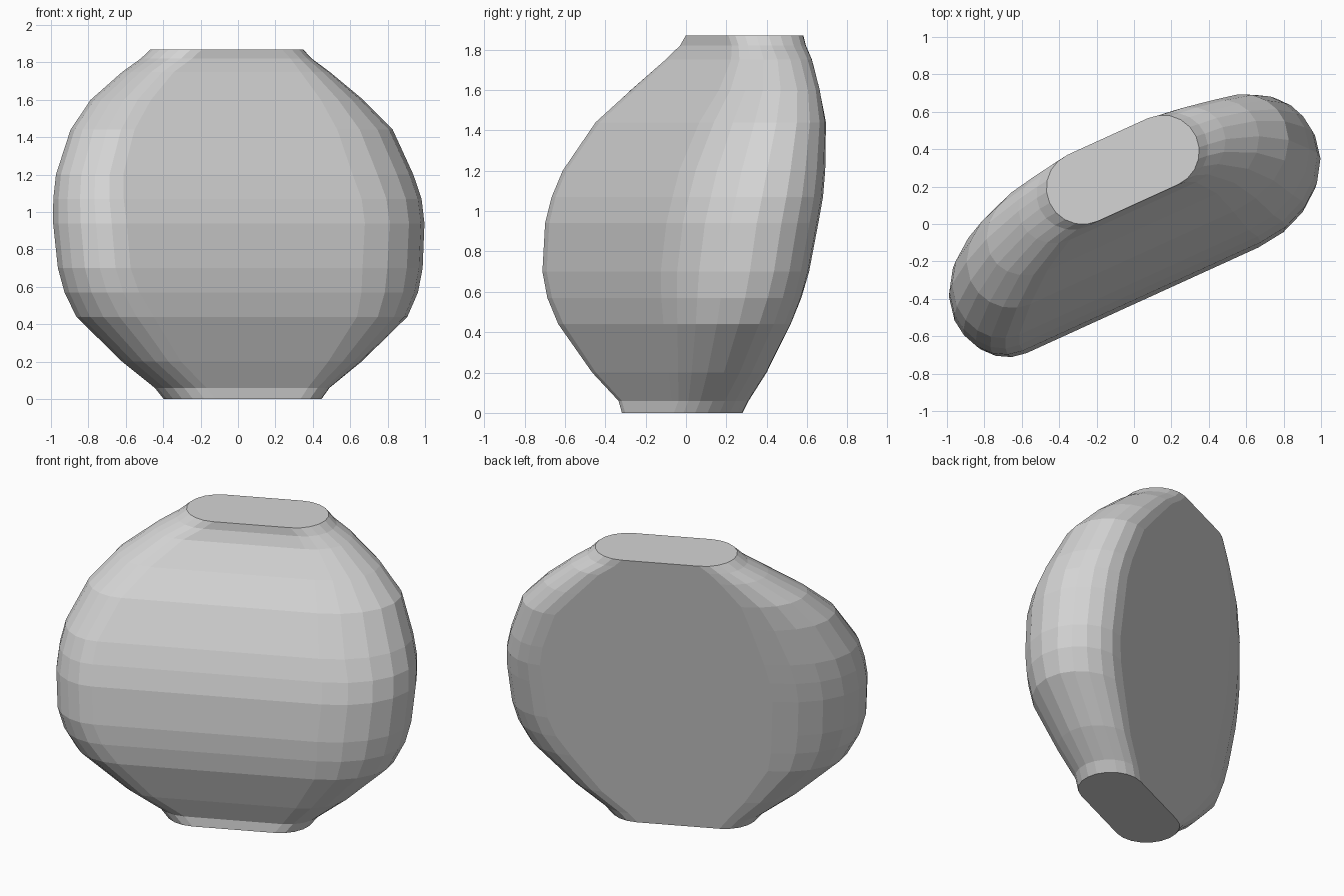
import bpy, bmesh, math
from mathutils import Matrix

cube = bpy.data.objects.get("Cube")
if cube:
    bpy.data.objects.remove(cube, do_unlink=True)

HEIGHT = 1.87
TURN = math.radians(24.5)
STEPS = 5

# Sections: height, centre shift, half length, long corner, short corner,
# tip offset, front depth
SECTIONS = [
    (0.0, 0.015, 0.445, 0.195, 0.195, 0.0, -0.224),
    (0.06, 0.015, 0.495, 0.20, 0.195, 0.0, -0.22),
    (0.20, 0.005, 0.688, 0.29, 0.22, 0.015, -0.28),
    (0.44, -0.005, 0.958, 0.42, 0.30, 0.025, -0.365),
    (0.57, -0.008, 1.028, 0.47, 0.28, 0.04, -0.385),
    (0.70, -0.01, 1.064, 0.50, 0.265, 0.05, -0.39),
    (0.94, -0.005, 1.082, 0.50, 0.265, 0.05, -0.37),
    (1.07, 0.0, 1.074, 0.50, 0.25, 0.05, -0.335),
    (1.20, 0.0, 1.044, 0.50, 0.24, 0.05, -0.285),
    (1.44, 0.02, 0.941, 0.45, 0.24, 0.04, -0.16),
    (1.60, 0.027, 0.794, 0.35, 0.24, 0.03, -0.035),
    (1.75, 0.05, 0.596, 0.25, 0.20, 0.01, 0.065),
    (1.82, 0.06, 0.485, 0.195, 0.195, 0.0, 0.09),
    (HEIGHT, 0.066, 0.43, 0.195, 0.195, 0.0, 0.094),
]


def make_material(name, value):
    mat = bpy.data.materials.new(name)
    mat.use_nodes = True
    colour = (value, value, value, 1)
    mat.diffuse_color = colour
    mat.node_tree.nodes["Principled BSDF"].inputs["Base Color"].default_value = colour
    return mat


def section_ring(bm, z, shift, length, long, short, tip, front):
    """Slot-shaped ring with skewed ends; its back edge lies on a leaning plane."""
    back = 0.17 + 0.314 * z / HEIGHT
    mid, thick = (back + front) / 2, (back - front) / 2
    ring = []
    for side in (1, -1):
        for i in range(-STEPS, STEPS + 1):
            a = math.pi / 2 * i / STEPS
            depth, rise = (long, thick + tip) if i < 0 else (short, thick - tip)
            u = length - depth + depth * math.cos(a)
            v = tip + rise * math.sin(a)
            ring.append(bm.verts.new((shift + side * u, mid + side * v, z)))
    return ring


# Flattened round body with a flat leaning back, small foot and cut-off top
bm = bmesh.new()
rings = [section_ring(bm, *s) for s in SECTIONS]
for low, high in zip(rings, rings[1:]):
    n = len(low)
    for i in range(n):
        j = (i + 1) % n
        bm.faces.new((low[i], low[j], high[j], high[i]))
bm.faces.new(rings[0][::-1])
bm.faces.new(rings[-1])
bmesh.ops.rotate(bm, verts=bm.verts, cent=(0, 0, 0), matrix=Matrix.Rotation(TURN, 3, "Z"))
bmesh.ops.recalc_face_normals(bm, faces=bm.faces)

mesh = bpy.data.meshes.new("flat_round_body")
bm.to_mesh(mesh)
bm.free()
mesh.materials.append(make_material("light grey", 0.66))
body = bpy.data.objects.new("flat_round_body", mesh)
bpy.context.collection.objects.link(body)
